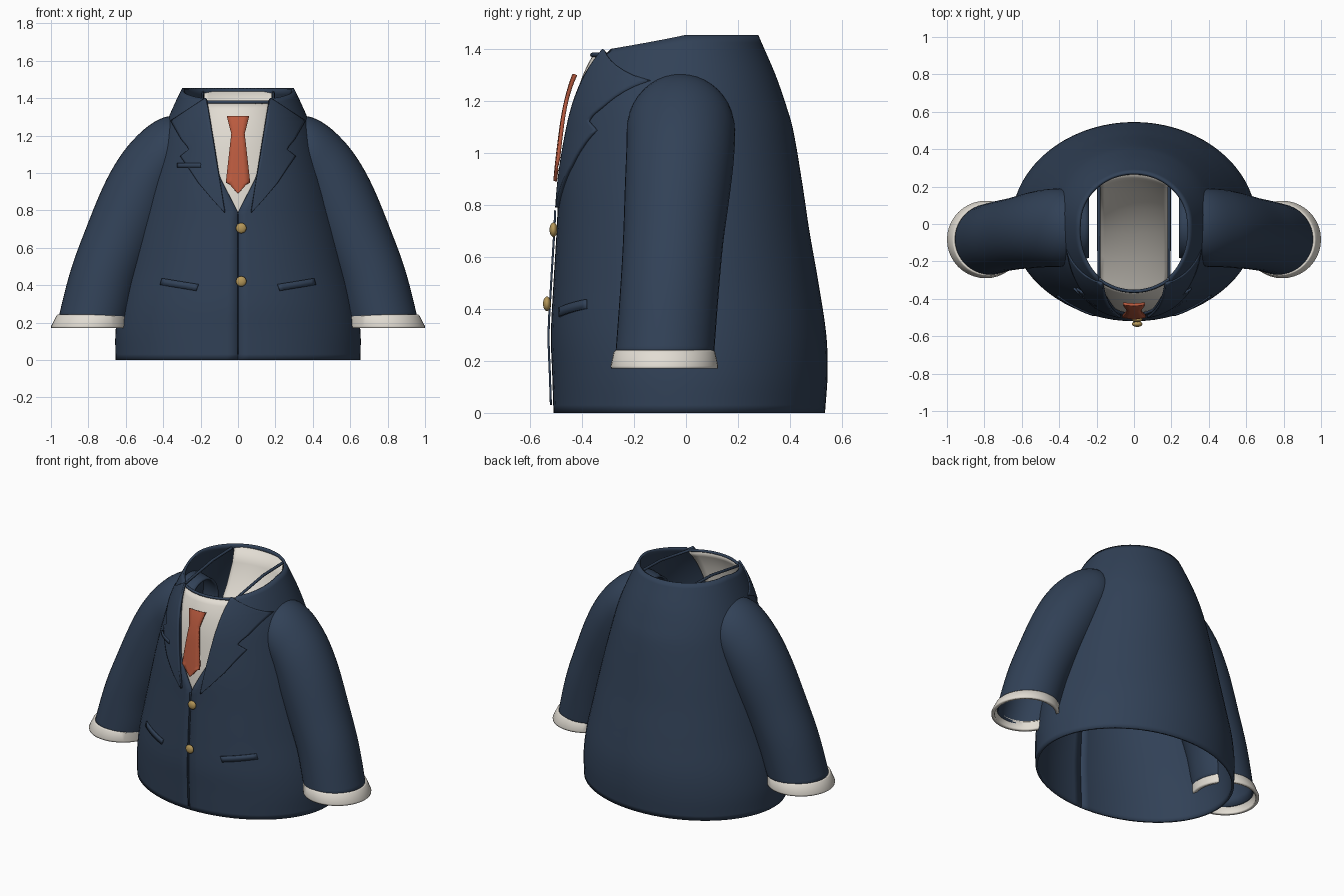
import bpy
from math import sin, cos, asin, pi, sqrt

cube = bpy.data.objects.get("Cube")
if cube:
    bpy.data.objects.remove(cube)


def material(name, rgb):
    m = bpy.data.materials.new(name)
    m.use_nodes = True
    m.diffuse_color = (*rgb, 1)
    m.node_tree.nodes["Principled BSDF"].inputs["Base Color"].default_value = (*rgb, 1)
    return m


NAVY = material("navy cloth", (0.031, 0.053, 0.095))
WHITE = material("off white cloth", (0.76, 0.72, 0.65))
RED = material("rust red silk", (0.50, 0.105, 0.05))
GOLD = material("gold metal", (0.46, 0.31, 0.10))

# Torso profile: height, half width, front depth, back depth
PROFILE = [(0, .655, .51, .535), (.15, .655, .515, .545), (.3, .635, .52, .54),
           (.5, .59, .51, .51), (.7, .545, .498, .475), (.9, .495, .488, .445),
           (1.1, .44, .465, .41), (1.2, .41, .447, .38), (1.3, .37, .417, .345),
           (1.4, .325, .365, .302), (1.455, .297, .32, .278)]


def smooth_table(table, t):
    """Cubic interpolation of table rows keyed by their first entry."""
    t = min(max(t, table[0][0]), table[-1][0])
    i = next(k for k in range(len(table) - 1) if t <= table[k + 1][0])
    p, q = table[i], table[i + 1]
    o, r = table[max(i - 1, 0)], table[min(i + 2, len(table) - 1)]
    h = q[0] - p[0]
    s = (t - p[0]) / h
    out = []
    for k in range(1, len(p)):
        m0 = (q[k] - o[k]) / (q[0] - o[0]) * h
        m1 = (r[k] - p[k]) / (r[0] - p[0]) * h
        out.append((2*s**3 - 3*s*s + 1) * p[k] + (s**3 - 2*s*s + s) * m0
                   + (3*s*s - 2*s**3) * q[k] + (s**3 - s*s) * m1)
    return out


def front(x, z):
    width, depth, _ = smooth_table(PROFILE, z)
    return -depth * sqrt(max(0, 1 - (x / width) ** 2))


def grid(name, rows, mat, thick=0, offset=-1, closed=False, mirror=False):
    """Mesh from equal rows of points, with optional thickness and mirroring."""
    n = len(rows[0])
    faces = []
    for i in range(len(rows) - 1):
        for j in range(n if closed else n - 1):
            k = (j + 1) % n
            faces.append((i*n + j, i*n + k, (i+1)*n + k, (i+1)*n + j))
    mesh = bpy.data.meshes.new(name)
    mesh.from_pydata([p for row in rows for p in row], [], faces)
    mesh.materials.append(mat)
    ob = bpy.data.objects.new(name, mesh)
    bpy.context.collection.objects.link(ob)
    if mirror:
        ob.modifiers.new("mirror", "MIRROR").use_mirror_merge = False
    if thick:
        mod = ob.modifiers.new("thickness", "SOLIDIFY")
        mod.thickness, mod.offset = thick, offset
    finish(ob)
    return ob


def finish(ob):
    bpy.ops.object.select_all(action="DESELECT")
    bpy.context.view_layer.objects.active = ob
    ob.select_set(True)
    bpy.ops.object.shade_smooth_by_angle(angle=0.7)


def front_plate(name, pairs, mat, lift, thick, columns=10, mirror=False):
    """Plate draped on the chest; pairs are left and right (x, z) ends, bottom up."""
    rows = []
    for (x0, z0), (x1, z1) in pairs:
        row = []
        for j in range(columns + 1):
            t = j / columns
            x, z = x0 + (x1 - x0) * t, z0 + (z1 - z0) * t
            row.append((x, front(x, z) - lift, z))
        rows.append(row)
    return grid(name, rows, mat, thick, mirror=mirror)


def linear(table, t):
    for (a, u), (b, v) in zip(table, table[1:]):
        if t <= b:
            return u + (v - u) * (t - a) / (b - a)
    return table[-1][1]


# Jacket body, split down the front and opening into a V
V_BASE = .79


def lapel_inner(z):
    return .07 + .167 * (z - V_BASE)


rows = []
for i in range(49):
    z = 1.455 * i / 48
    gap = max(.0008, min(.53 * (z - V_BASE), lapel_inner(z)))
    start = asin(gap / smooth_table(PROFILE, z)[0])
    dip = .068 * max(0, (z - 1.2) / .255)
    row = []
    for j in range(73):
        a = start + (2 * pi - 2 * start) * j / 72
        zz = z - dip * max(0, cos(a))
        width, fore, back = smooth_table(PROFILE, zz)
        row.append((width * sin(a), -cos(a) * (fore if cos(a) > 0 else back), zz))
    rows.append(row)
grid("jacket_body", rows, NAVY, .015)

# Sleeves: key, centre x y z, outward direction x z, radius, depth radius
SLEEVE = [(0, .775, -.083, .21, 1, 0, .188, .19),
          (1, .71, -.065, .45, .96, .28, .185, .19),
          (2, .63, -.05, .65, .92, .38, .19, .193),
          (3, .54, -.033, .85, .8, .6, .2, .203),
          (4, .46, -.022, 1.0, .5, .87, .203, .208),
          (5, .37, -.02, 1.10, .1, .99, .2, .205),
          (6, .24, -.02, 1.12, 0, 1, .17, .16)]
rows = []
for i in range(37):
    cx, cy, cz, ox, oz, r, depth = smooth_table(SLEEVE, i / 6)
    length = sqrt(ox * ox + oz * oz)
    ring = []
    for j in range(40):
        a = 2 * pi * j / 40
        s = r * sin(a) / length
        ring.append((cx + ox * s, cy - depth * cos(a), cz + oz * s))
    rows.append(ring)
grid("sleeves", rows, NAVY, .012, closed=True, mirror=True)

# Shirt cuffs
rows = []
for z, x, r in [(.17, .793, .206), (.18, .793, .207), (.235, .777, .195), (.242, .777, .188)]:
    rows.append([(x + r * sin(2*pi*j/40), -.083 - r * cos(2*pi*j/40), z) for j in range(40)])
grid("shirt_cuffs", rows, WHITE, .02, closed=True, mirror=True)

# Shirt front behind the V
pairs = []
for i in range(17):
    z = .75 + .625 * i / 16
    half = .07 + .19 * (z - .75)
    pairs.append(((-half, z), (half, z)))
front_plate("shirt_front", pairs, WHITE, -.02, .006)

# Shirt lining sloping from the back of the neck down to the front
SLOPE = [(-.46, .76), (-.34, .81), (-.2, .88), (-.05, .98), (.08, 1.1),
         (.17, 1.22), (.235, 1.34), (.262, 1.435)]
rows = []
for y, z in SLOPE:
    half = .09 if y < -.4 else .18
    xs = [half * (j / 8 - 1) for j in range(17)]
    rows.append([(x, y * sqrt(1 - (x / .33) ** 2), z) for x in xs])
grid("shirt_lining", rows, WHITE, .006)

# Lapels with a notch
OUTER = [(.79, .075), (.85, .13), (.95, .215), (1.04, .275), (1.09, .31),
         (1.125, .265), (1.145, .275), (1.18, .305), (1.28, .362), (1.3, .33), (1.4, .178)]
heights = sorted({.79 + .61 * i / 30 for i in range(31)} | {z for z, _ in OUTER})
pairs = [((lapel_inner(z), z), (max(linear(OUTER, z), lapel_inner(z) + .003), z)) for z in heights]
front_plate("lapels", pairs, NAVY, .014, .014, 14, mirror=True)

# Necktie
TIE = [(.892, .003), (.96, .064), (1.21, .036), (1.225, .04), (1.305, .06)]
heights = sorted({.9 + .4 * i / 20 for i in range(21)} | {z for z, _ in TIE})
pairs = [((-linear(TIE, z), z), (linear(TIE, z), z)) for z in heights]
front_plate("necktie", pairs, RED, .022, .014, 4)

# Front closing strip, pockets
pairs = [((-.004, .03 + .05 * i), (.004, .03 + .05 * i)) for i in range(16)]
front_plate("front_closing", pairs, NAVY, .013, .008, 1)
front_plate("hip_pockets", [((.225, .37), (.418, .402)), ((.212, .405), (.408, .437))],
            NAVY, .008, .009, mirror=True)
front_plate("breast_pocket", [((-.325, 1.03), (-.2, 1.03)), ((-.325, 1.053), (-.2, 1.053))],
            NAVY, .016, .009)

# Buttons
for label, y, z in [("upper", -.51, .705), ("lower", -.535, .42)]:
    bpy.ops.mesh.primitive_uv_sphere_add(segments=20, ring_count=12, radius=.028,
                                         location=(.017, y, z))
    button = bpy.context.object
    button.name = label + "_button"
    button.scale.y = .55
    button.data.materials.append(GOLD)
    finish(button)

# Neck edging: bars along both sides joined by an arc across the shirt top
path = [(-.188, .2, 1.43), (-.188, 0, 1.425)]
for j in range(13):
    x = .188 * (j / 6 - 1)
    path.append((x, front(x, 1.375) + .02, 1.378))
path += [(-x, y, z) for x, y, z in reversed(path[:2])]
curve = bpy.data.curves.new("neck_edging", "CURVE")
curve.dimensions = "3D"
curve.bevel_depth = .009
curve.bevel_resolution = 2
curve.use_fill_caps = True
spline = curve.splines.new("POLY")
spline.points.add(len(path) - 1)
for point, co in zip(spline.points, path):
    point.co = (*co, 1)
curve.materials.append(NAVY)
bpy.context.collection.objects.link(bpy.data.objects.new("neck_edging", curve))
